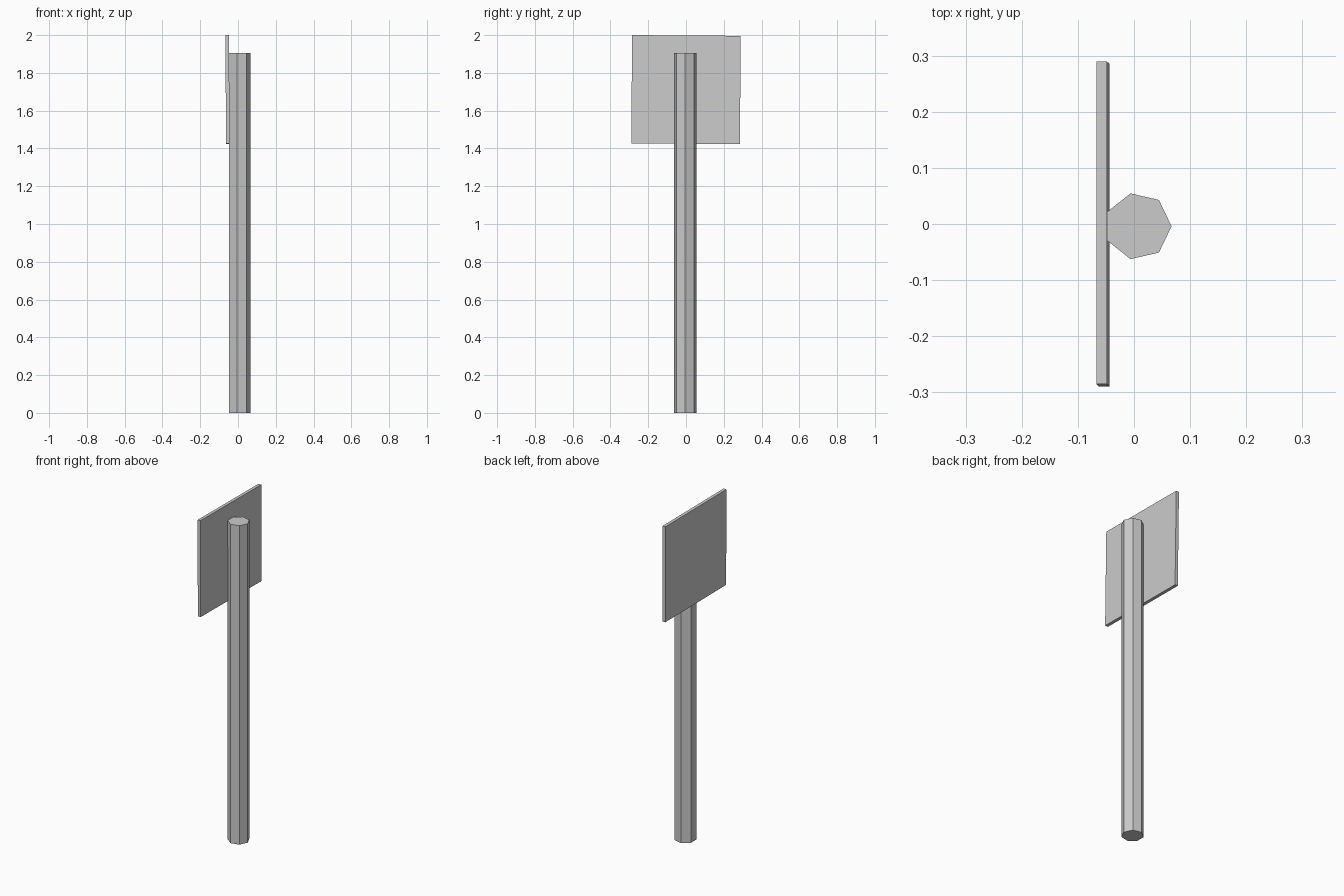
import bpy
from math import radians

if "Cube" in bpy.data.objects:
    bpy.data.objects.remove(bpy.data.objects["Cube"])

# Seven-sided post, with one corner pointing along +x
R, H = 0.06, 1.905
bpy.ops.mesh.primitive_cylinder_add(vertices=7, radius=R, depth=H,
                                    location=(0.007, -0.004, H / 2))
post = bpy.context.object
post.name = "post"
post.rotation_euler.z = radians(-90)  # first corner moves from +y to +x

# Thin square sign panel, hung very slightly askew on the -x face of the post
bpy.ops.mesh.primitive_cube_add(size=1, location=(-0.0555, 0, 1.7115),
                                rotation=(radians(-0.4), radians(-0.45), 0))
panel = bpy.context.object
panel.name = "sign_panel"
panel.scale = (0.019, 0.575, 0.573)
